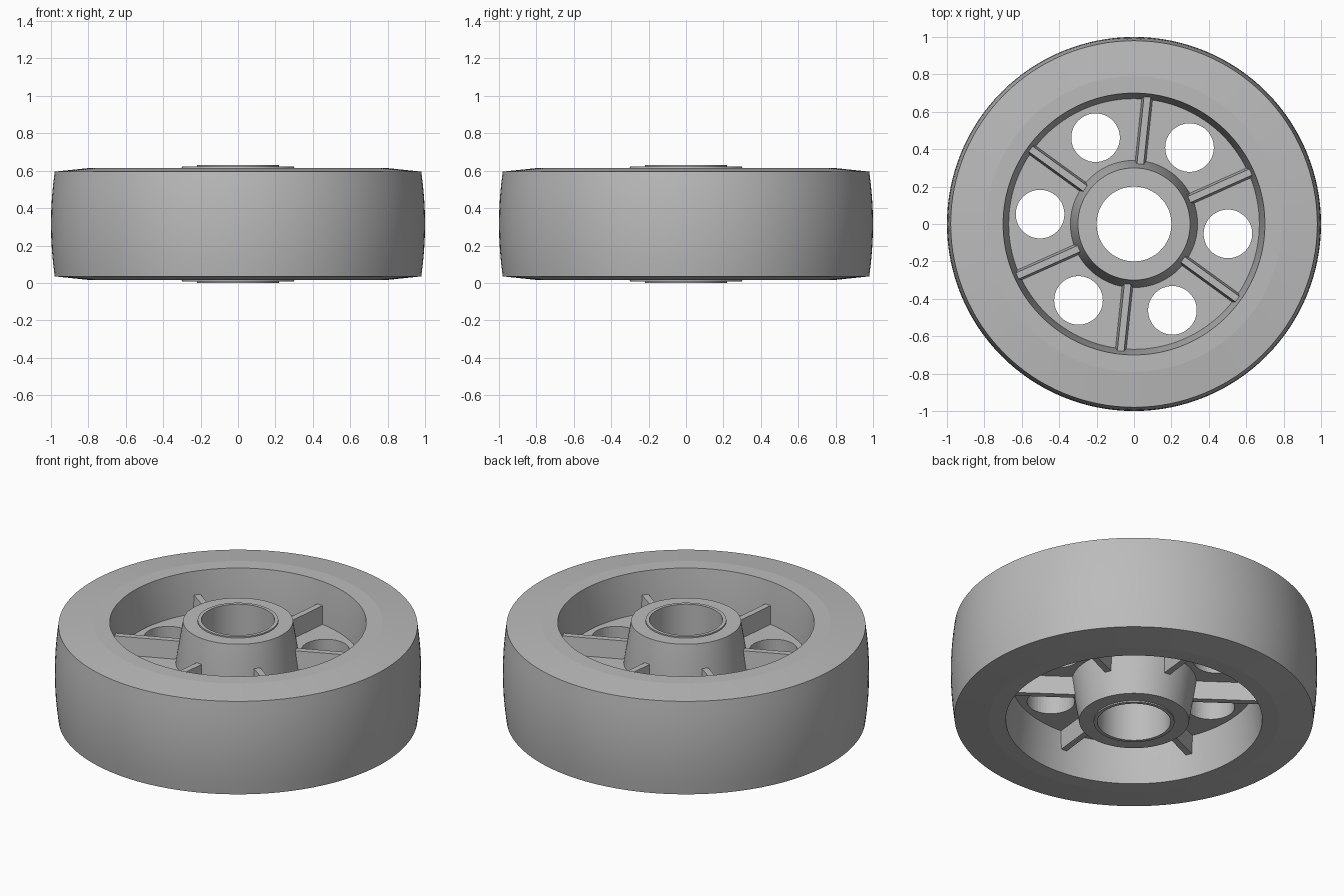
import bpy, bmesh, math
from mathutils import Matrix, Vector

cube = bpy.data.objects.get("Cube")
if cube:
    bpy.data.objects.remove(cube, do_unlink=True)

MID = 0.315          # height of the wheel's mirror plane
RIB_ANGLE = 24       # first rib, degrees
HOLE_ANGLE = -6      # first hole, degrees

grey = bpy.data.materials.new("plain_grey")
grey.use_nodes = True
grey.diffuse_color = (0.5, 0.5, 0.5, 1)
grey.node_tree.nodes["Principled BSDF"].inputs["Base Color"].default_value = (0.5, 0.5, 0.5, 1)


def finish(name, bm, smooth=True):
    bmesh.ops.recalc_face_normals(bm, faces=bm.faces)
    mesh = bpy.data.meshes.new(name)
    bm.to_mesh(mesh)
    bm.free()
    mesh.materials.append(grey)
    obj = bpy.data.objects.new(name, mesh)
    bpy.context.collection.objects.link(obj)
    if smooth:
        bpy.ops.object.select_all(action="DESELECT")
        obj.select_set(True)
        bpy.context.view_layer.objects.active = obj
        bpy.ops.object.shade_smooth_by_angle(angle=math.radians(30))
    return obj


def lathe(name, upper, steps=128):
    """Spin a half profile of (radius, height above MID), mirrored below MID."""
    loop = upper + [(r, -h) for r, h in reversed(upper) if h > 0]
    bm = bmesh.new()
    rings = []
    for i in range(steps):
        a = 2 * math.pi * i / steps
        rings.append([bm.verts.new((r * math.cos(a), r * math.sin(a), MID + h)) for r, h in loop])
    for i in range(steps):
        p, q = rings[i], rings[(i + 1) % steps]
        for j in range(len(loop)):
            k = (j + 1) % len(loop)
            bm.faces.new((p[j], q[j], q[k], p[k]))
    return finish(name, bm)


# Crowned tread around the rim
crown = [(1.0 - 0.02 * (h / 0.28) ** 2, h) for h in (0, 0.07, 0.14, 0.21, 0.28)]
lathe("tread", crown + [(0.79, 0.3), (0.785, 0)])

# Rim with drafted inner wall
lathe("rim", [(0.79, 0), (0.79, 0.3), (0.70, 0.3), (0.67, 0.06), (0.67, 0)])

# Tapered hub and bearing sleeve
lathe("hub", [(0.34, 0), (0.34, 0.06), (0.30, 0.307), (0.21, 0.307), (0.21, 0)])
lathe("bearing_sleeve", [(0.22, 0), (0.22, 0.315), (0.20, 0.315), (0.20, 0)], 96)

# Web disc with six round holes
web = lathe("web", [(0.68, 0), (0.68, 0.06), (0.32, 0.06), (0.32, 0)])
bm = bmesh.new()
for i in range(6):
    a = math.radians(HOLE_ANGLE + 60 * i)
    bmesh.ops.create_cone(bm, cap_ends=True, segments=48, radius1=0.13, radius2=0.13, depth=0.4,
                          matrix=Matrix.Translation((0.505 * math.cos(a), 0.505 * math.sin(a), MID)))
cutter = finish("hole_cutter", bm, smooth=False)
cut = web.modifiers.new("holes", "BOOLEAN")
cut.operation = "DIFFERENCE"
cut.solver = "EXACT"
cut.object = cutter
bpy.context.view_layer.objects.active = web
bpy.ops.object.modifier_apply(modifier="holes")
bpy.data.objects.remove(cutter, do_unlink=True)
bpy.ops.object.select_all(action="DESELECT")
web.select_set(True)
bpy.ops.object.shade_smooth_by_angle(angle=math.radians(30))

# Drafted ribs on both faces of the web
bm = bmesh.new()
for side in (1, -1):
    for i in range(6):
        turn = Matrix.Rotation(math.radians(RIB_ANGLE + 60 * i), 4, "Z")
        ends = []
        for r in (0.31, 0.685):
            section = [(-0.03, 0.05), (0.03, 0.05), (0.018, 0.165), (-0.018, 0.165)]
            ends.append([bm.verts.new(turn @ Vector((r, y, MID + side * h))) for y, h in section])
        p, q = ends
        bm.faces.new(p)
        bm.faces.new(q)
        for j in range(4):
            k = (j + 1) % 4
            bm.faces.new((p[j], p[k], q[k], q[j]))
finish("ribs", bm, smooth=False)
